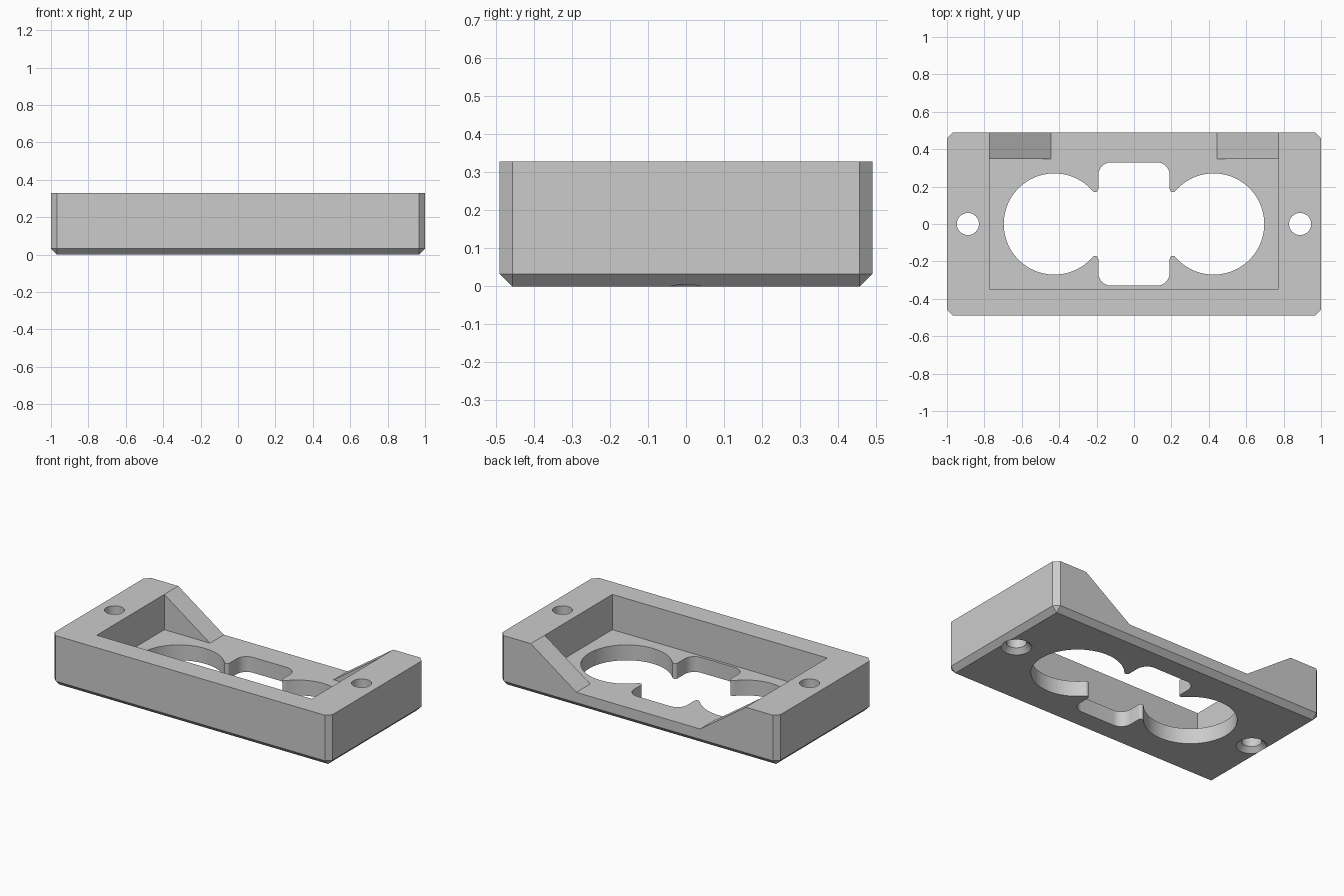
import bpy
import bmesh
from math import atan2, cos, hypot, pi, sin, sqrt

if "Cube" in bpy.data.objects:
    bpy.data.objects.remove(bpy.data.objects["Cube"], do_unlink=True)

HALF_X, HALF_Y, HEIGHT = 1.0, 0.49, 0.329
CHAMFER = 0.033
FLOOR = 0.1
POCKET_X, POCKET_Y = 0.7725, 0.347
NOTCH_X = 0.4445

grey = bpy.data.materials.new("light grey")
grey.use_nodes = True
grey.diffuse_color = (0.6, 0.6, 0.6, 1)
grey.node_tree.nodes["Principled BSDF"].inputs["Base Color"].default_value = (0.6, 0.6, 0.6, 1)


def make_object(name, bm):
    bmesh.ops.recalc_face_normals(bm, faces=bm.faces)
    mesh = bpy.data.meshes.new(name)
    bm.to_mesh(mesh)
    bm.free()
    mesh.materials.append(grey)
    obj = bpy.data.objects.new(name, mesh)
    bpy.context.collection.objects.link(obj)
    return obj


def prism(name, outline, offset):
    """Extrude a closed 3D outline along an offset."""
    bm = bmesh.new()
    face = bm.faces.new([bm.verts.new(p) for p in outline])
    moved = bmesh.ops.extrude_face_region(bm, geom=[face])["geom"]
    verts = [v for v in moved if isinstance(v, bmesh.types.BMVert)]
    bmesh.ops.translate(bm, verts=verts, vec=offset)
    return make_object(name, bm)


def lathe(name, x, profile, sides=48):
    """Stack rings of (radius, z) around a vertical axis."""
    bm = bmesh.new()
    rings = [[bm.verts.new((x + r * cos(2 * pi * i / sides), r * sin(2 * pi * i / sides), z))
              for i in range(sides)] for r, z in profile]
    for low, high in zip(rings, rings[1:]):
        for i in range(sides):
            j = (i + 1) % sides
            bm.faces.new((low[i], low[j], high[j], high[i]))
    bm.faces.new(rings[0])
    bm.faces.new(rings[-1])
    return make_object(name, bm)


def arc(cx, cy, r, start, end, steps):
    return [(cx + r * cos(start + (end - start) * i / steps),
             cy + r * sin(start + (end - start) * i / steps)) for i in range(steps + 1)]


def cut(target, cutter):
    mod = target.modifiers.new("cut", "BOOLEAN")
    mod.operation, mod.solver, mod.object = "DIFFERENCE", "EXACT", cutter
    bpy.context.view_layer.objects.active = target
    bpy.ops.object.modifier_apply(modifier=mod.name)
    bpy.data.objects.remove(cutter, do_unlink=True)


# Housing block: chamfered vertical corners and bottom edges
inner_x, inner_y = HALF_X - CHAMFER, HALF_Y - CHAMFER
bm = bmesh.new()
for sx in (-1, 1):
    for sy in (-1, 1):
        bm.verts.new((sx * inner_x, sy * inner_y, 0))
        for z in (CHAMFER, HEIGHT):
            bm.verts.new((sx * HALF_X, sy * inner_y, z))
            bm.verts.new((sx * inner_x, sy * HALF_Y, z))
bmesh.ops.convex_hull(bm, input=bm.verts)
bmesh.ops.dissolve_limit(bm, angle_limit=0.01, verts=bm.verts, edges=bm.edges)
housing = make_object("housing", bm)

# Pocket open to the top
cut(housing, prism("pocket_cutter",
                   [(sx * POCKET_X, sy * POCKET_Y, FLOOR)
                    for sx, sy in ((-1, -1), (1, -1), (1, 1), (-1, 1))], (0, 0, 1)))

# Sloped notch through the back wall
rise = 0.1
top_x = POCKET_X + (POCKET_X - NOTCH_X) * rise / (HEIGHT - FLOOR)
top_z = HEIGHT + rise
cut(housing, prism("notch_cutter",
                   [(x, POCKET_Y, z) for x, z in ((-NOTCH_X, FLOOR), (NOTCH_X, FLOOR),
                                                  (top_x, top_z), (-top_x, top_z))], (0, 0.3, 0)))

# Floor opening: two round holes joined by a rounded slot, with filleted cusps
R, ROUND_X = 0.2705, 0.426
SLOT_X, SLOT_Y, SLOT_R = 0.191, 0.33, 0.07
FILLET = 0.017
fx = SLOT_X + FILLET
fy = sqrt((R + FILLET) ** 2 - (ROUND_X - fx) ** 2)
toward = atan2(-fy, ROUND_X - fx)
quarter = arc(SLOT_X - SLOT_R, SLOT_Y - SLOT_R, SLOT_R, pi / 2, 0, 10)
quarter += arc(fx, fy, FILLET, pi, 2 * pi + toward, 10)
quarter += arc(ROUND_X, 0, R, pi + toward, 0, 36)[1:]
half = quarter + [(x, -y) for x, y in reversed(quarter[:-1])]
outline = half + [(-x, -y) for x, y in half]
cut(housing, prism("opening_cutter", [(x, y, -0.1) for x, y in outline], (0, 0, 0.4)))

# Screw holes, countersunk from below
HOLE_R, SINK = 0.059, 0.03
for side in (-1, 1):
    cut(housing, lathe("screw_cutter", side * 0.888,
                       [(HOLE_R + 2 * SINK, -SINK), (HOLE_R, SINK), (HOLE_R, HEIGHT + SINK)]))

# Smooth the round walls, keep the hard edges
bpy.ops.object.select_all(action="DESELECT")
housing.select_set(True)
bpy.context.view_layer.objects.active = housing
bpy.ops.object.shade_smooth_by_angle(angle=pi / 7)
